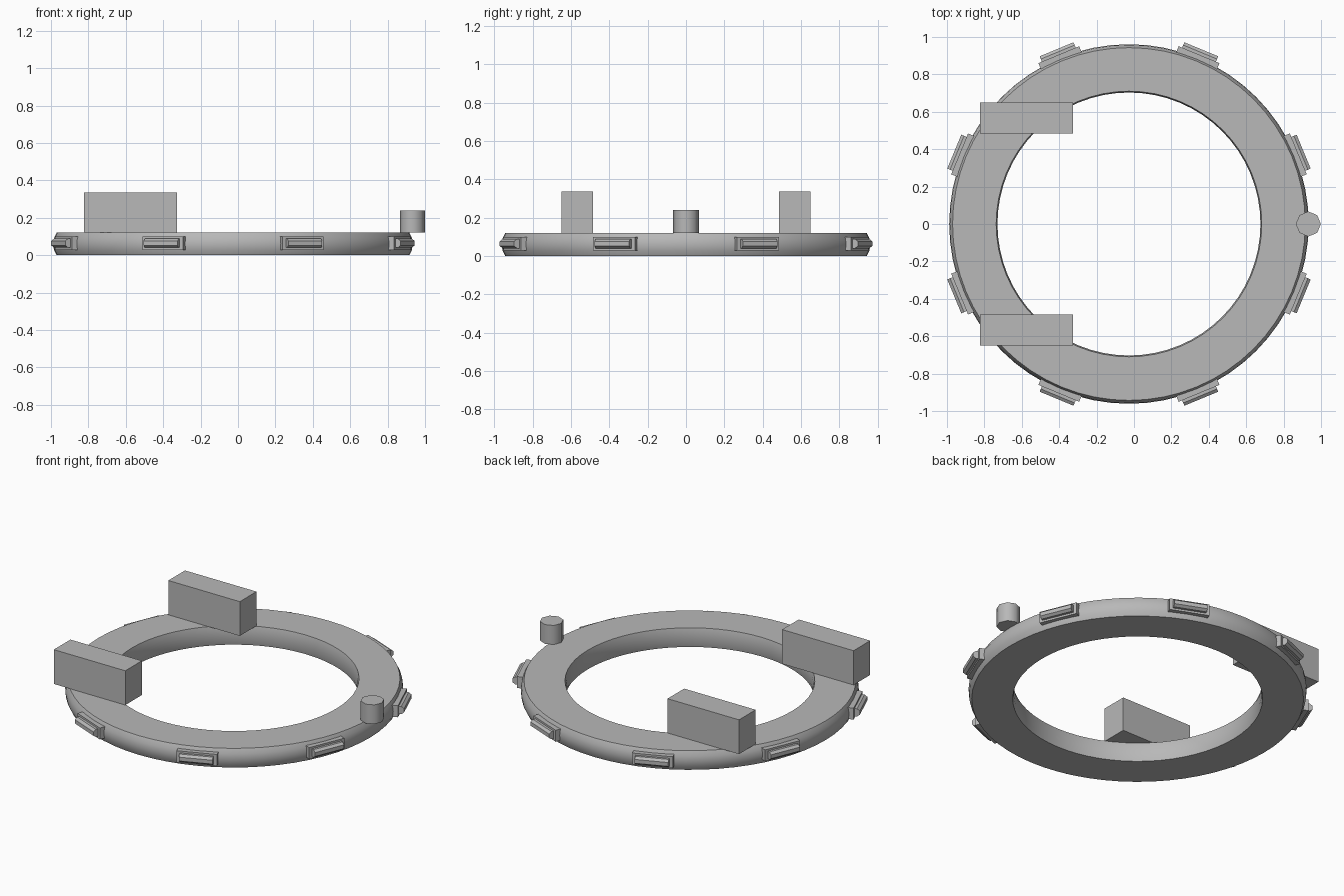
import bpy, bmesh, math
from mathutils import Matrix

if "Cube" in bpy.data.objects:
    bpy.data.objects.remove(bpy.data.objects["Cube"])

CX = -0.027  # ring centre on x

grey = bpy.data.materials.new("plain grey")
grey.diffuse_color = (0.48, 0.48, 0.48, 1)
grey.use_nodes = True
grey.node_tree.nodes["Principled BSDF"].inputs["Base Color"].default_value = grey.diffuse_color


def finish(name, bm, smooth=None):
    bmesh.ops.recalc_face_normals(bm, faces=bm.faces)
    me = bpy.data.meshes.new(name)
    bm.to_mesh(me)
    bm.free()
    me.materials.append(grey)
    ob = bpy.data.objects.new(name, me)
    bpy.context.collection.objects.link(ob)
    if smooth:
        bpy.ops.object.select_all(action='DESELECT')
        ob.select_set(True)
        bpy.context.view_layer.objects.active = ob
        bpy.ops.object.shade_smooth_by_angle(angle=math.radians(smooth))
    return ob


def box(name, x0, x1, y0, y1, z0, z1):
    bm = bmesh.new()
    bmesh.ops.create_cube(bm, size=1)
    for v in bm.verts:
        v.co.x = x0 if v.co.x < 0 else x1
        v.co.y = y0 if v.co.y < 0 else y1
        v.co.z = z0 if v.co.z < 0 else z1
    return finish(name, bm)


# Flat ring, revolved from its cross-section
profile = [(0.71, 0.12), (0.703, 0.09), (0.703, 0.03), (0.71, 0),
           (0.943, 0), (0.957, 0.028), (0.961, 0.06), (0.957, 0.092), (0.943, 0.12)]
SEG = 64
bm = bmesh.new()
rings = []
for i in range(SEG):
    a = 2 * math.pi * i / SEG
    rings.append([bm.verts.new((CX + r * math.cos(a), r * math.sin(a), z)) for r, z in profile])
n = len(profile)
for i in range(SEG):
    p, q = rings[i], rings[(i + 1) % SEG]
    for j in range(n):
        k = (j + 1) % n
        bm.faces.new((p[j], q[j], q[k], p[k]))
finish("ring", bm, 40)

# Eight rim fittings: back plate and bevelled bar
plate_section = [(0.92, 0.028), (0.98, 0.028), (0.98, 0.1), (0.92, 0.1)]
bar_section = [(0.95, 0.04), (0.995, 0.04), (1.011, 0.052),
               (1.011, 0.076), (0.995, 0.088), (0.95, 0.088)]


def fitting(name, section, half, angle):
    bm = bmesh.new()
    ends = [[bm.verts.new((r, s * half, z)) for r, z in section] for s in (-1, 1)]
    m = len(section)
    for e in ends:
        bm.faces.new(e)
    for j in range(m):
        k = (j + 1) % m
        bm.faces.new((ends[0][j], ends[0][k], ends[1][k], ends[1][j]))
    bm.transform(Matrix.Translation((CX, 0, 0)) @ Matrix.Rotation(angle, 4, 'Z'))
    finish(name, bm)


for i in range(8):
    a = math.radians(22.5 + 45 * i)
    fitting(f"rim_plate_{i + 1}", plate_section, 0.118, a)
    fitting(f"rim_bar_{i + 1}", bar_section, 0.098, a)

# Two blocks resting on the ring
box("block_back", -0.823, -0.327, 0.485, 0.65, 0.12, 0.335)
box("block_front", -0.823, -0.327, -0.65, -0.485, 0.12, 0.335)

# Small eight-sided peg
bm = bmesh.new()
bmesh.ops.create_cone(bm, cap_ends=True, segments=8, radius1=0.067, radius2=0.067, depth=0.12,
                      matrix=Matrix.Translation((0.932, 0, 0.18)))
finish("peg", bm, 50)
